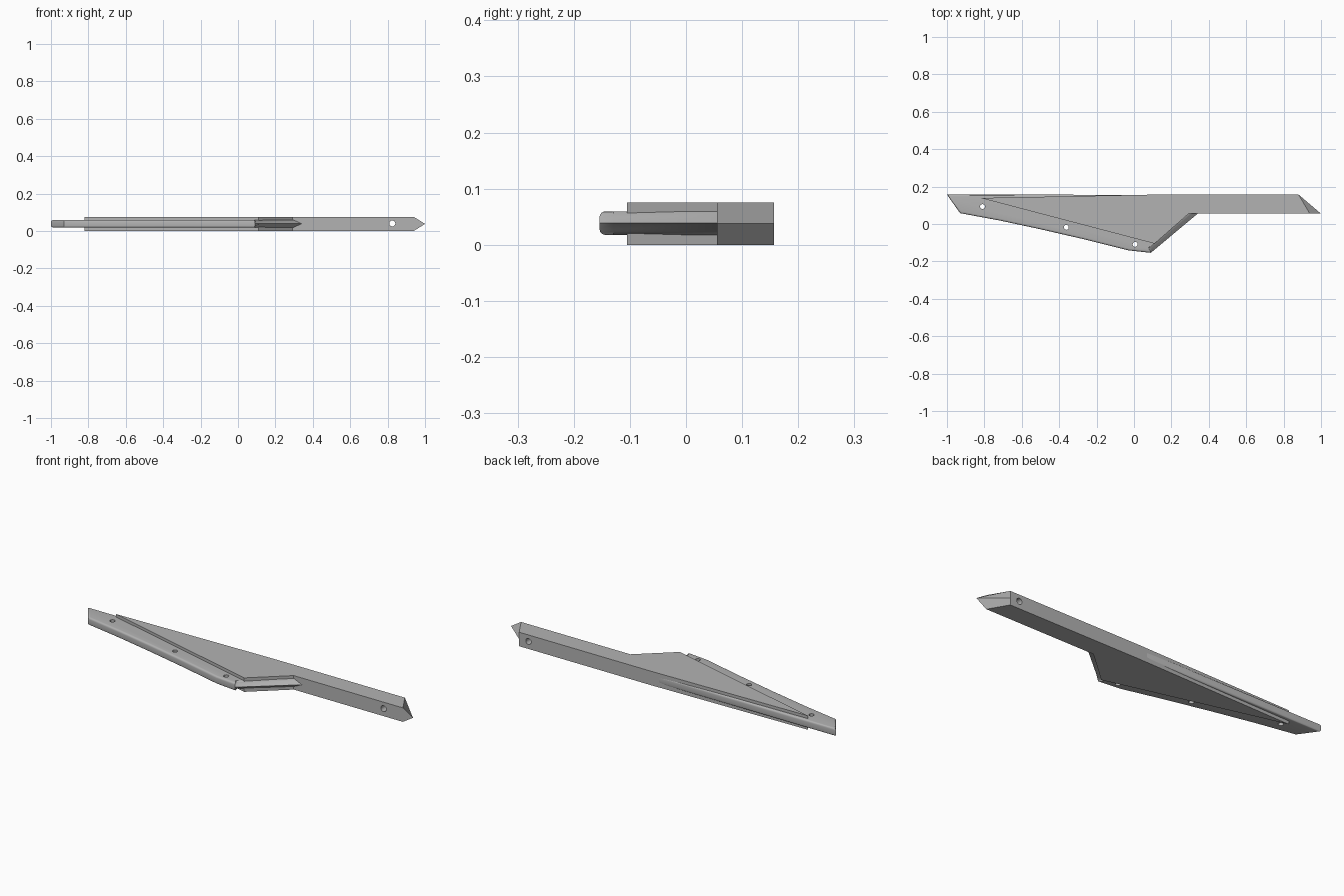
import bpy, bmesh
from math import radians, sin, cos, pi
from mathutils import Vector

if "Cube" in bpy.data.objects:
    bpy.data.objects.remove(bpy.data.objects["Cube"])

THICK = 0.075            # full height of the body
MID = THICK / 2
HALF = 0.021             # half height of the thin flange

grey = bpy.data.materials.new("plain_grey")
grey.use_nodes = True
grey.diffuse_color = (0.45, 0.45, 0.45, 1)
grey.node_tree.nodes["Principled BSDF"].inputs["Base Color"].default_value = (0.45, 0.45, 0.45, 1)


def finish(name, bm):
    bmesh.ops.recalc_face_normals(bm, faces=bm.faces)
    mesh = bpy.data.meshes.new(name)
    bm.to_mesh(mesh)
    bm.free()
    mesh.materials.append(grey)
    obj = bpy.data.objects.new(name, mesh)
    bpy.context.collection.objects.link(obj)
    return obj


def loft(name, rings):
    """Skin a stack of closed rings and cap both ends."""
    bm = bmesh.new()
    rows = [[bm.verts.new(p) for p in ring] for ring in rings]
    n = len(rows[0])
    for a, b in zip(rows, rows[1:]):
        for i in range(n):
            j = (i + 1) % n
            bm.faces.new((a[i], a[j], b[j], b[i]))
    bm.faces.new(rows[0])
    bm.faces.new(rows[-1])
    return finish(name, bm)


def inset(points, d):
    """Offset a counter-clockwise outline inwards by d."""
    out = []
    for i, p in enumerate(points):
        p = Vector(p)
        a = (p - Vector(points[i - 1])).normalized()
        b = (Vector(points[(i + 1) % len(points)]) - p).normalized()
        na, nb = Vector((-a.y, a.x)), Vector((-b.y, b.x))
        out.append(p + (na + nb) * (d / (1 + na.dot(nb))))
    return out


def drill(obj, holes, radius, axis):
    """Cut round holes through a part."""
    for spot in holes:
        rot = (radians(90), 0, 0) if axis == "Y" else (0, 0, 0)
        bpy.ops.mesh.primitive_cylinder_add(vertices=24, radius=radius, depth=0.3,
                                            location=spot, rotation=rot)
        cutter = bpy.context.object
        cutter.hide_render = True
        mod = obj.modifiers.new("hole", 'BOOLEAN')
        mod.operation = 'DIFFERENCE'
        mod.solver = 'EXACT'
        mod.object = cutter
        bpy.ops.object.select_all(action='DESELECT')
        bpy.context.view_layer.objects.active = obj
        obj.select_set(True)
        bpy.ops.object.modifier_apply(modifier=mod.name)
        bpy.data.objects.remove(cutter)


def smooth(obj):
    bpy.ops.object.select_all(action='DESELECT')
    bpy.context.view_layer.objects.active = obj
    obj.select_set(True)
    bpy.ops.object.shade_smooth_by_angle(angle=radians(30))


# Thick body: wedge-shaped blade running into a straight bar with a pointed tip
body_outline = [(-0.82, 0.139), (0.11, -0.105), (0.292, 0.055)]
rings = []
for z, tip in ((0, 0.94), (MID, 1.0), (THICK, 0.94)):
    outline = body_outline + [(tip, 0.055), (0.88, 0.157), (0.1, 0.157)]
    rings.append([(x, y, z) for x, y in outline])
body = loft("body", rings)
drill(body, [(0.825, 0.1, 0.04)], 0.016, "Y")
smooth(body)

# Thin flange: rounded rim, with a knife edge along the sloping side
flange_outline = [(-1.0, 0.157), (-0.93, 0.058), (-0.72, 0.019), (-0.5, -0.028),
                  (-0.27, -0.081), (-0.03, -0.141), (0.09, -0.154),
                  (0.12, -0.129), (0.34, 0.055), (0.3, 0.1), (0.1, 0.156)]
ROUND = 0.01
angles = [pi / 2 * k / 4 for k in range(5)]
levels = [(-HALF + ROUND * (1 - cos(a)), ROUND * (1 - sin(a))) for a in angles]
levels = levels + [(0, 0)] + [(-z, d) for z, d in reversed(levels)]
rings = []
for z, d in levels:
    pts = inset(flange_outline, d)
    for i in (7, 8):
        pull = 0.045 * abs(z) / HALF
        pts[i] = Vector((flange_outline[i][0] - pull, flange_outline[i][1]))
    rings.append([(p.x, p.y, MID + z + 0.001) for p in pts])
flange = loft("flange", rings)
drill(flange, [(-0.81, 0.093, MID), (-0.362, -0.018, MID), (0.006, -0.109, MID)], 0.013, "Z")
smooth(flange)
